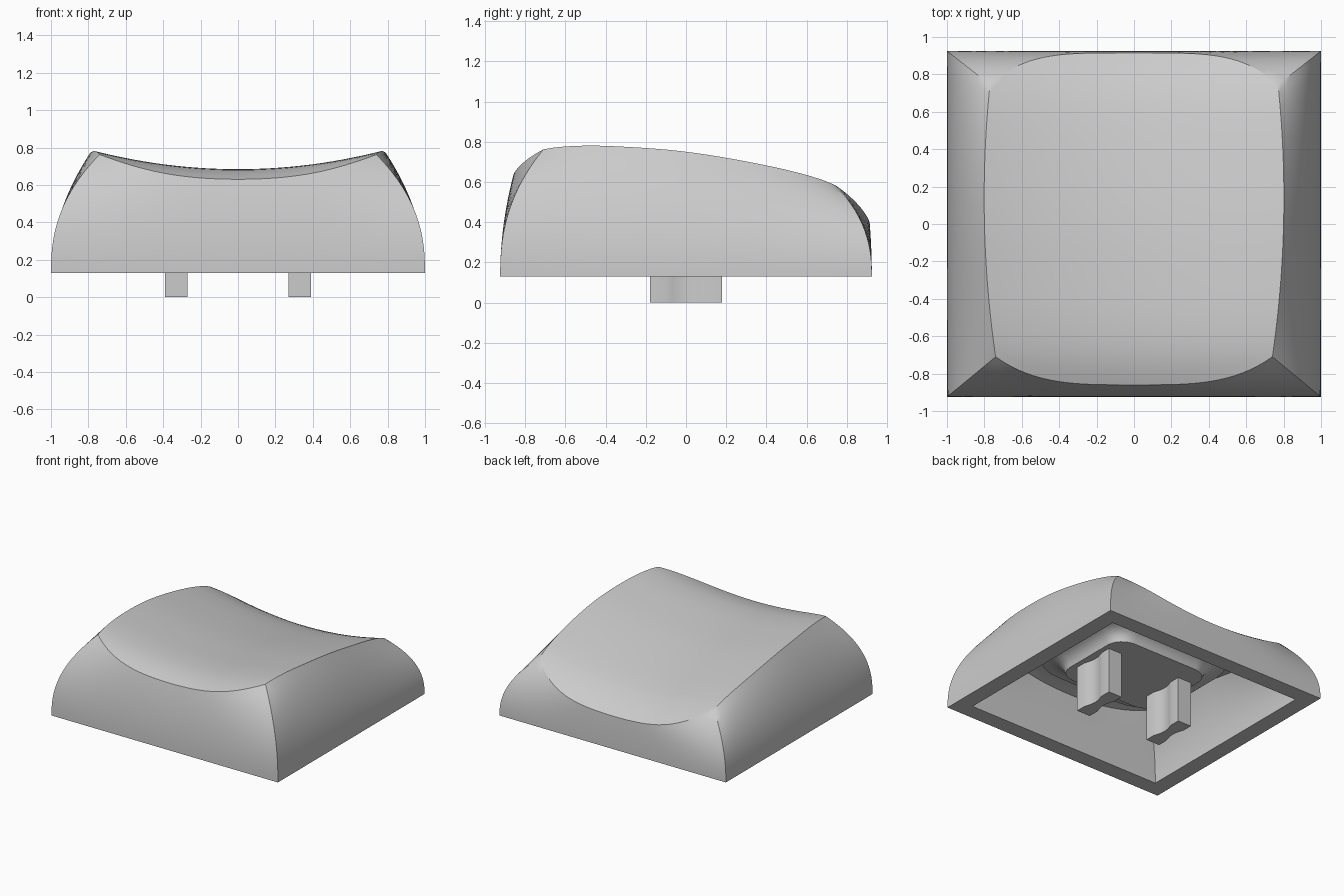
import bpy, bmesh, math
from mathutils import Vector

if "Cube" in bpy.data.objects:
    bpy.data.objects.remove(bpy.data.objects["Cube"])

N = 36          # grid cells across the cap
STEPS = 14      # rows up each side wall
BASE = 0.13     # height of the cap's lower rim

grey = bpy.data.materials.new("grey_plastic")
grey.diffuse_color = (0.6, 0.6, 0.6, 1)
grey.use_nodes = True
grey.node_tree.nodes["Principled BSDF"].inputs["Base Color"].default_value = grey.diffuse_color


def finish(name, bm, angle=30):
    bmesh.ops.recalc_face_normals(bm, faces=bm.faces)
    me = bpy.data.meshes.new(name)
    bm.to_mesh(me)
    bm.free()
    ob = bpy.data.objects.new(name, me)
    bpy.context.collection.objects.link(ob)
    me.materials.append(grey)
    bpy.ops.object.select_all(action='DESELECT')
    bpy.context.view_layer.objects.active = ob
    ob.select_set(True)
    bpy.ops.object.shade_smooth_by_angle(angle=math.radians(angle))
    return ob


# Height of the dish along its centre line, front to back
SPINE = [(-0.95, 0.575), (-0.86, 0.63), (-0.71, 0.672), (-0.55, 0.684), (-0.35, 0.677),
         (0.0, 0.645), (0.4, 0.578), (0.65, 0.52), (0.78, 0.47), (0.87, 0.42), (0.95, 0.36)]


def spine(y):
    def slope(i):
        a, b = SPINE[max(i - 1, 0)], SPINE[min(i + 1, len(SPINE) - 1)]
        return (b[1] - a[1]) / (b[0] - a[0])
    i = 0
    while i < len(SPINE) - 2 and y > SPINE[i + 1][0]:
        i += 1
    (y0, z0), (y1, z1) = SPINE[i], SPINE[i + 1]
    h = y1 - y0
    t = (y - y0) / h
    return ((2*t**3 - 3*t*t + 1) * z0 + (t**3 - 2*t*t + t) * h * slope(i)
            + (3*t*t - 2*t**3) * z1 + (t**3 - t*t) * h * slope(i + 1))


def dish(x, y):
    return spine(y) + 0.165 * x * x


def top_point(u, v):
    """Dished top with bowed edges; u and v run from -1 to 1."""
    x = u * (0.80 - 0.045 * v * v + 0.015 * v)
    front = -0.86 + 0.15 * abs(u) ** 3.5
    back = 0.915 - 0.17 * abs(u) ** 4.2
    y = front + (back - front) * (v + 1) / 2
    return Vector((x, y, dish(x, y)))


def inner_point(u, v):
    """Underside of the top, an even thickness below the dish."""
    p = top_point(u, v)
    x = p.x * (0.93 + 0.03 * v ** 4)
    y = p.y * (0.86 + 0.08 * u ** 4)
    return Vector((x, y, dish(x, y) - 0.135))


def wall_point(foot, head, t, bulge):
    """Curved wall, vertical at the rim and leaning in at the top."""
    p = foot.lerp(head, t ** bulge)
    p.z = foot.z + (head.z - foot.z) * t
    return p


# Cap: dished top, curved walls, flat rim and hollow underside
bm = bmesh.new()
ring = ([(i, 0) for i in range(N)] + [(N, j) for j in range(N)]
        + [(i, N) for i in range(N, 0, -1)] + [(0, j) for j in range(N, 0, -1)])


def uv(i, j):
    return 2 * i / N - 1, 2 * j / N - 1


def bridge(a, b):
    for n in range(len(a)):
        m = (n + 1) % len(a)
        bm.faces.new([a[n], b[n], b[m], a[m]])


def shell(point, half_x, half_y):
    grid = {(i, j): bm.verts.new(point(*uv(i, j)))
            for i in range(N + 1) for j in range(N + 1)}
    for i in range(N):
        for j in range(N):
            bm.faces.new([grid[i, j], grid[i+1, j], grid[i+1, j+1], grid[i, j+1]])
    upper = [grid[c] for c in ring]
    for s in range(STEPS - 1, -1, -1):
        row = []
        for c in ring:
            u, v = uv(*c)
            bulge = 2 + 0.4 * min(abs(u), abs(v)) ** 4
            foot = Vector((u * half_x, v * half_y, BASE))
            row.append(bm.verts.new(wall_point(foot, grid[c].co, s / STEPS, bulge)))
        bridge(upper, row)
        upper = row
    return upper


outer_rim = shell(top_point, 1.0, 0.925)
inner_rim = shell(inner_point, 0.87, 0.795)
bridge(outer_rim, inner_rim)
finish("cap", bm)

# Mounting pad: rounded block under the top, flaring into the ceiling
bm = bmesh.new()
rings = []
for z, grow in [(0.365, 0), (0.385, 0.008), (0.41, 0.02), (0.435, 0.045),
                (0.455, 0.08), (0.468, 0.13), (0.475, 0.18)]:
    loop = []
    for q, (sx, sy) in enumerate([(1, 1), (-1, 1), (-1, -1), (1, -1)]):
        for a in range(7):
            ang = math.radians(90 * q + 15 * a)
            r = 0.14 + grow
            loop.append(bm.verts.new((sx * 0.29 + r * math.cos(ang),
                                      sy * 0.21 + r * math.sin(ang), z)))
    rings.append(loop)
for a, b in zip(rings, rings[1:]):
    bridge(a, b)
bm.faces.new(rings[0])
bm.faces.new(rings[-1])
finish("mounting_pad", bm, 35)

# Two stems with waisted sides
half = [(0.06, -0.18), (0.06, -0.10), (0.052, -0.07), (0.042, -0.04), (0.038, 0.0),
        (0.042, 0.04), (0.052, 0.07), (0.06, 0.10), (0.06, 0.18)]
outline = half + [(-x, y) for x, y in reversed(half)]
for side, cx in (("left", -0.33), ("right", 0.33)):
    bm = bmesh.new()
    low = [bm.verts.new((cx + x, y, 0.0)) for x, y in outline]
    high = [bm.verts.new((cx + x, y, 0.40)) for x, y in outline]
    bridge(low, high)
    bm.faces.new(low)
    bm.faces.new(high)
    finish(side + "_stem", bm)
